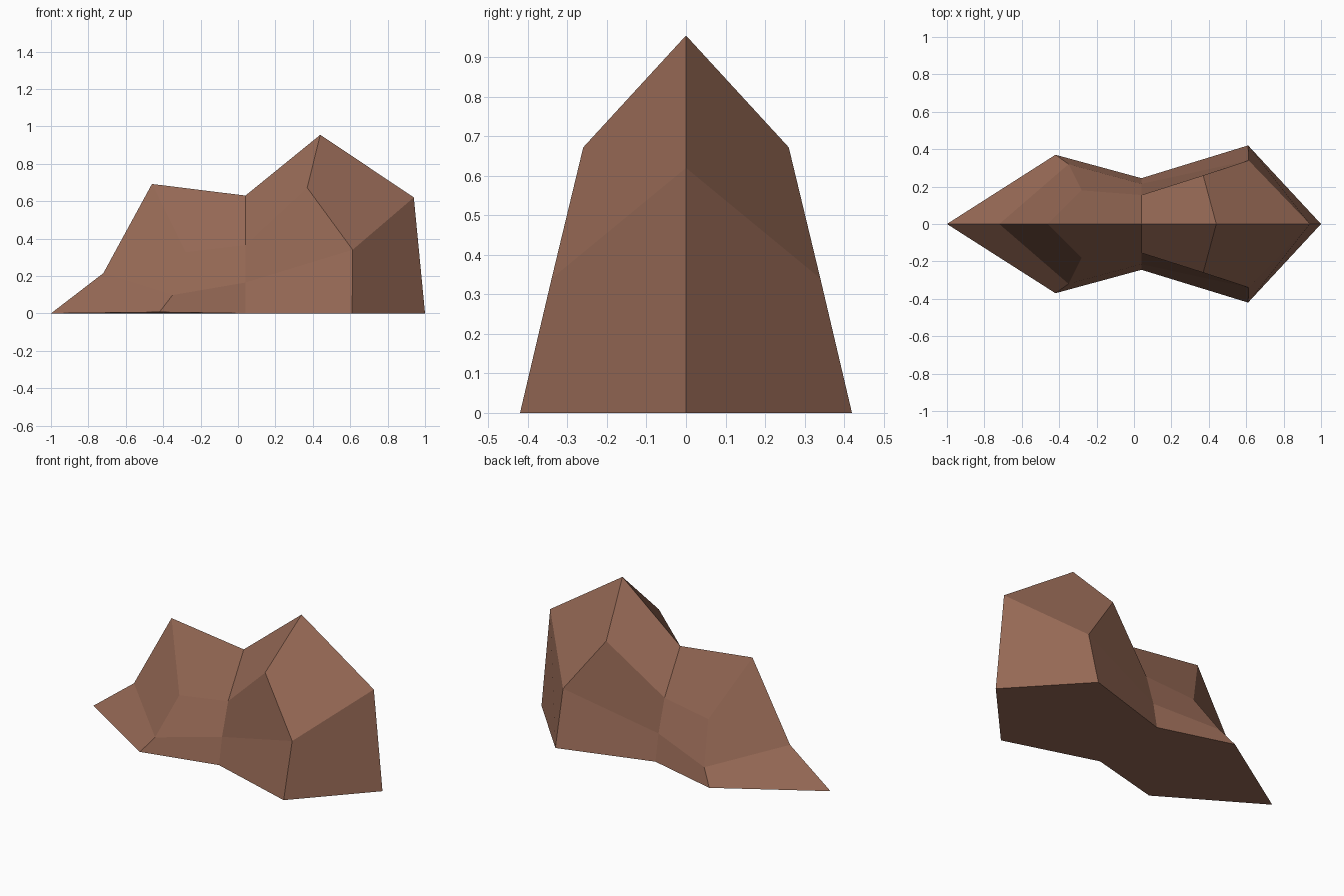
import bpy, bmesh

if "Cube" in bpy.data.objects:
    bpy.data.objects.remove(bpy.data.objects["Cube"])

# Front half of the boulder: ridge points lie on y = 0, the rest on the -y flank
ridge = [(-1, 0, 0), (-0.72, 0, 0.215), (-0.46, 0, 0.692), (0.04, 0, 0.63),
         (0.44, 0, 0.955), (0.94, 0, 0.62), (1, 0, 0)]
flank = [(-0.28, -0.18, 0.327), (0.04, -0.155, 0.365), (0.37, -0.26, 0.672)]
waist = [(-0.35, -0.32, 0.098), (0.04, -0.215, 0.165), (0.613, -0.34, 0.34)]
base = [(-0.42, -0.37, 0.007), (0.04, -0.245, 0), (0.61, -0.42, 0)]

bm = bmesh.new()
R, F, W, B = ([bm.verts.new(p) for p in row] for row in (ridge, flank, waist, base))

faces = [
    (R[0], B[0], W[0], R[1]),      # low tail
    (R[1], W[0], F[0], R[2]),      # step up from the tail
    (R[2], F[0], F[1], R[3]),      # small hump
    (F[0], W[0], W[1], F[1]),
    (F[1], W[1], W[2], F[2]),
    (R[3], F[1], F[2], R[4]),      # tall hump
    (R[4], F[2], W[2], R[5]),
    (R[5], W[2], B[2], R[6]),      # steep end
    (R[0], R[6], B[2], B[1], B[0]),  # underside
]
faces += [(W[i], B[i], B[i + 1], W[i + 1]) for i in range(2)]  # foot band
for f in faces:
    bm.faces.new(f)

# Mirror to the back half
geom = bm.verts[:] + bm.edges[:] + bm.faces[:]
bmesh.ops.mirror(bm, geom=geom, axis='Y', merge_dist=0.0005)
bmesh.ops.remove_doubles(bm, verts=bm.verts[:], dist=0.0005)
bmesh.ops.recalc_face_normals(bm, faces=bm.faces[:])

mesh = bpy.data.meshes.new("boulder")
bm.to_mesh(mesh)
bm.free()

mat = bpy.data.materials.new("rock brown")
mat.diffuse_color = (0.305, 0.141, 0.091, 1)
mat.use_nodes = True
mat.node_tree.nodes["Principled BSDF"].inputs["Base Color"].default_value = mat.diffuse_color
mesh.materials.append(mat)
boulder = bpy.data.objects.new("boulder", mesh)
bpy.context.collection.objects.link(boulder)
